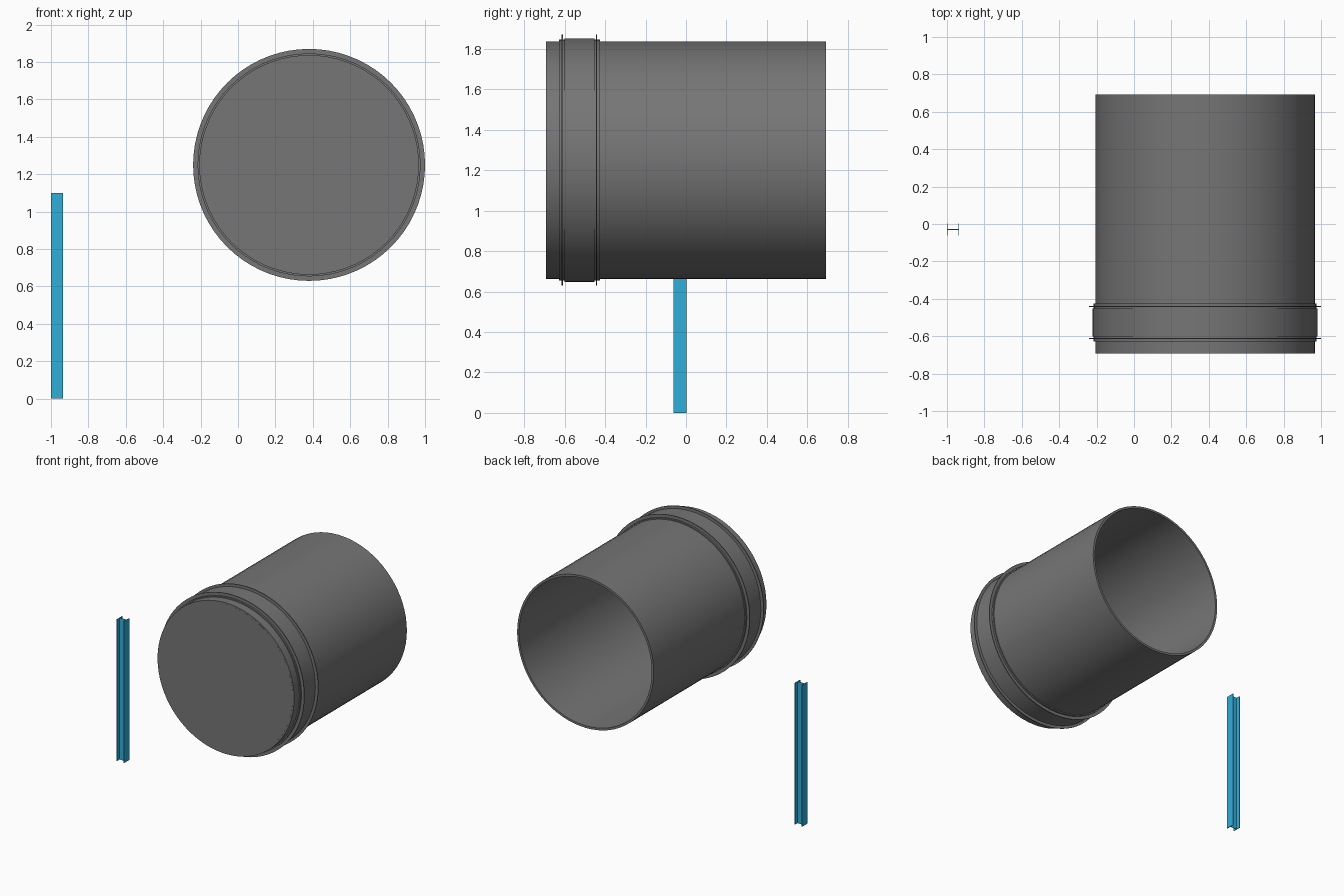
import bpy, bmesh, math
from mathutils import Matrix, Vector

if "Cube" in bpy.data.objects:
    bpy.data.objects.remove(bpy.data.objects["Cube"])

CX, CZ = 0.38, 1.25      # drum axis, running along y
SIDES = 72


def material(name, rgb):
    m = bpy.data.materials.new(name)
    m.diffuse_color = (*rgb, 1)
    m.use_nodes = True
    m.node_tree.nodes["Principled BSDF"].inputs["Base Color"].default_value = m.diffuse_color
    return m


GREY = material("dark grey", (0.18, 0.18, 0.18))
BLUE = material("bright blue", (0.03, 0.42, 0.70))


def finish(name, bm, mat, smooth=False):
    bmesh.ops.recalc_face_normals(bm, faces=bm.faces)
    me = bpy.data.meshes.new(name)
    bm.to_mesh(me)
    bm.free()
    me.materials.append(mat)
    ob = bpy.data.objects.new(name, me)
    bpy.context.collection.objects.link(ob)
    if smooth:
        bpy.ops.object.select_all(action='DESELECT')
        bpy.context.view_layer.objects.active = ob
        ob.select_set(True)
        bpy.ops.object.shade_smooth_by_angle(angle=math.radians(30))
    return ob


def lathe(name, profile, mat):
    """Spin a closed (radius, y) outline about the drum axis."""
    bm = bmesh.new()
    vs = [bm.verts.new((CX + r, y, CZ)) for r, y in profile]
    es = [bm.edges.new((a, b)) for a, b in zip(vs, vs[1:] + vs[:1])]
    bmesh.ops.spin(bm, geom=vs + es, cent=(CX, 0, CZ), axis=(0, 1, 0),
                   angle=2 * math.pi, steps=SIDES, use_merge=True)
    bmesh.ops.remove_doubles(bm, verts=bm.verts, dist=1e-5)
    return finish(name, bm, mat, True)


# Open pipe wall
lathe("pipe_wall", [(0.587, -0.692), (0.587, 0.692), (0.57, 0.692), (0.57, -0.692)], GREY)

# Closed front plate
bm = bmesh.new()
turn = Matrix.Translation(Vector((CX, -0.65, CZ))) @ Matrix.Rotation(math.pi / 2, 4, 'X')
bmesh.ops.create_cone(bm, cap_ends=True, segments=SIDES, radius1=0.575, radius2=0.575,
                      depth=0.085, matrix=turn)
finish("front_plate", bm, GREY, True)

# Clamp band with a raised middle
lathe("clamp_band", [(0.58, -0.628), (0.596, -0.628), (0.596, -0.602), (0.602, -0.602),
                     (0.602, -0.453), (0.596, -0.453), (0.596, -0.426), (0.58, -0.426)], GREY)

# Two thin clamp flanges
for label, y in (("front", -0.612), ("rear", -0.442)):
    lathe(label + "_clamp_flange", [(0.585, y - 0.003), (0.62, y - 0.003),
                                    (0.62, y + 0.003), (0.585, y + 0.003)], GREY)

# H-section post: outline of the profile, extruded upwards
W, T, PX, PY = 0.0325, 0.004, -0.9675, -0.03
half = [(W, -W), (W, W), (W - T, W), (W - T, T / 2)]
outline = half + [(-x, y) for x, y in reversed(half)]
outline += [(-(W - T), -W), (-(W - T), -T / 2), (W - T, -T / 2), (W - T, -W)]
# the left flange's inner lower corner follows its outer corner
bm = bmesh.new()
face = bm.faces.new([bm.verts.new((PX + x, PY + y, 0)) for x, y in outline])
top = bmesh.ops.extrude_face_region(bm, geom=[face])["geom"]
bmesh.ops.translate(bm, vec=(0, 0, 1.1), verts=[v for v in top if isinstance(v, bmesh.types.BMVert)])
finish("h_section_post", bm, BLUE)
